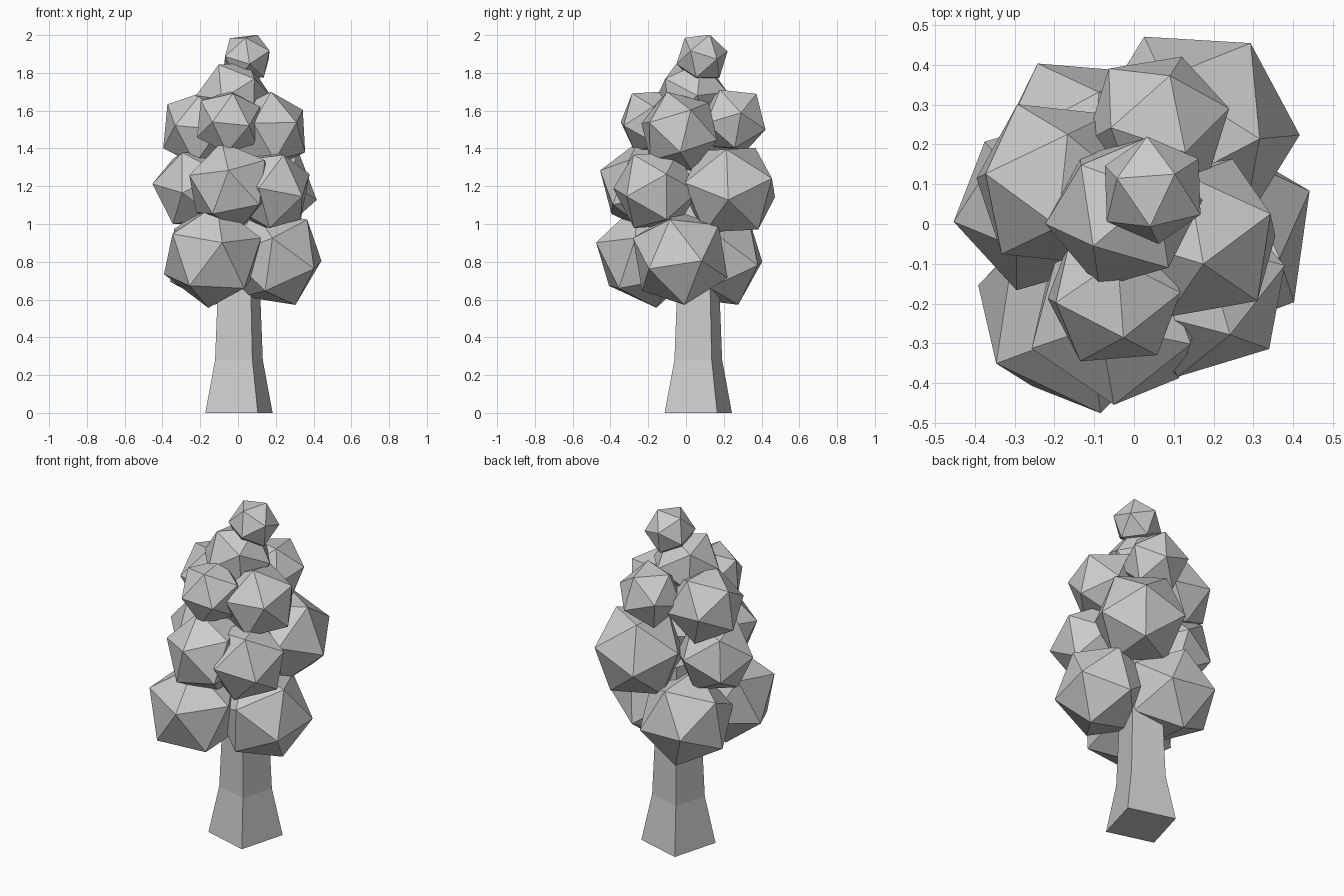
import bpy, bmesh
from mathutils import Vector, Matrix

if "Cube" in bpy.data.objects:
    bpy.data.objects.remove(bpy.data.objects["Cube"])


def finish(bm, name):
    me = bpy.data.meshes.new(name)
    bm.to_mesh(me)
    bm.free()
    ob = bpy.data.objects.new(name, me)
    bpy.context.collection.objects.link(ob)
    return ob


def frame(a, b):
    # Orthonormal frame whose first axis is a and whose plane holds b
    x = Vector(a).normalized()
    z = x.cross(Vector(b)).normalized()
    return Matrix((x, z.cross(x), z)).transposed()


def leaf_clump(name, centre, r, aim, side):
    # Icosahedron with one corner towards aim and the next leaning to side
    bm = bmesh.new()
    bmesh.ops.create_icosphere(bm, subdivisions=1, radius=r)
    bm.verts.ensure_lookup_table()
    p = bm.verts[0]
    q = p.link_edges[0].other_vert(p)
    rot = frame(aim, side) @ frame(p.co, q.co).transposed()
    bm.transform(Matrix.Translation(centre) @ rot.to_4x4())
    return finish(bm, name)


# Four-sided flared trunk
corners = [(0.1, -0.178), (0.178, 0.1), (-0.1, 0.178), (-0.178, -0.1)]
bm = bmesh.new()
rings = []
for z, s in ((0, 1), (0.28, 0.71), (1.1, 0.53)):
    rings.append([bm.verts.new((0.005 + x * s, 0.065 + y * s, z)) for x, y in corners])
for lo, hi in zip(rings, rings[1:]):
    for i in range(4):
        j = (i + 1) % 4
        bm.faces.new((lo[i], lo[j], hi[j], hi[i]))
bm.faces.new(rings[0][::-1])
bm.faces.new(rings[-1])
finish(bm, "trunk")

# Foliage clumps: name, centre, radius, corner direction, neighbour direction
clumps = [
    ("low_front", (-.135, -.21, .83), .28, (.05, -.26, .07), (-.24, -.12, .12)),
    ("low_right", (.195, -.03, .82), .272, (.25, .115, -.015), (.21, -.03, .19)),
    ("low_back", (-.117, .162, .82), .273, (-.13, .25, -.02), (-.25, .1, .15)),
    ("mid_front", (-.04, -.23, 1.2), .24, (-.01, -.215, .08), (.2, -.05, .14)),
    ("mid_back", (.15, .232, 1.18), .272, (-.13, .25, -.04), (.14, .2, .06)),
    ("mid_right", (.17, -.16, 1.18), .232, (-.06, -.225, .01), (.15, -.125, -.03)),
    ("mid_left", (-.232, .05, 1.19), .227, (-.2, -.04, .02), (-.03, -.1, .18)),
    ("high_front", (-.05, -.18, 1.54), .186, (-.08, -.155, 0), (.12, -.14, -.02)),
    ("high_right", (.165, -.035, 1.49), .22, (.19, .005, -.11), (.04, .2, -.02)),
    ("high_back", (.06, .25, 1.55), .188, (.06, .17, -.05), (-.14, .15, .02)),
    ("high_left", (-.197, .1, 1.5), .223, (-.2, .015, -.1), (-.095, .2, 0)),
    ("upper", (-.025, .03, 1.68), .2, (-.2, -.03, 0), (-.13, .16, .16)),
    ("top", (.047, .085, 1.88), .14, (.055, .04, .12), (-.1, .03, .105)),
]
for name, *args in clumps:
    leaf_clump("foliage_" + name, *args)
